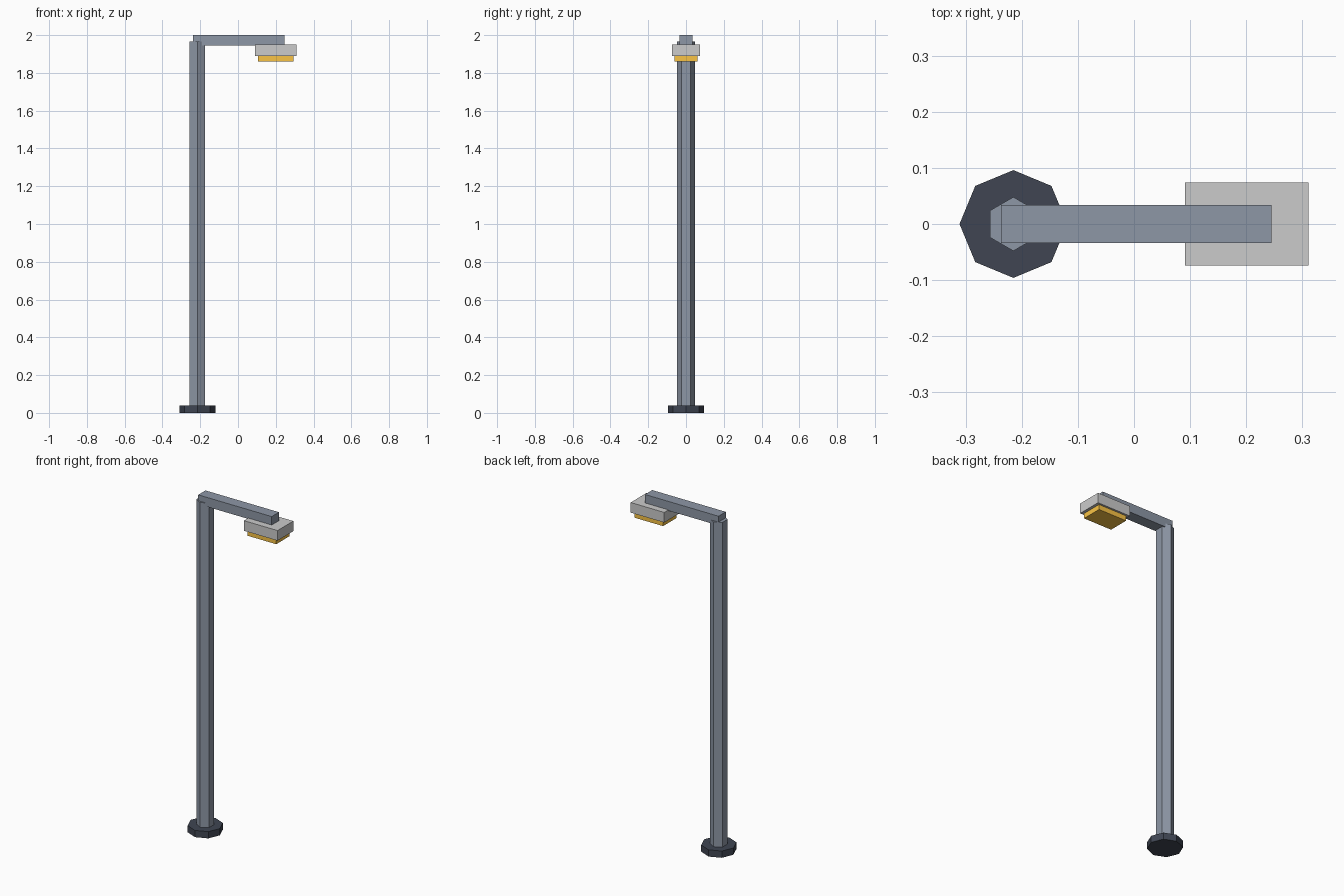
import bpy
from math import pi

if "Cube" in bpy.data.objects:
    bpy.data.objects.remove(bpy.data.objects["Cube"])


def material(name, rgb):
    m = bpy.data.materials.new(name)
    m.diffuse_color = (*rgb, 1)
    m.use_nodes = True
    m.node_tree.nodes["Principled BSDF"].inputs["Base Color"].default_value = m.diffuse_color
    return m


def finish(name, mat):
    ob = bpy.context.object
    ob.name = name
    bpy.ops.object.transform_apply(location=False, rotation=True, scale=True)
    if mat:
        ob.data.materials.append(mat)
    return ob


def box(name, x, y, z, mat=None):
    """Box from (min, max) ranges on each axis."""
    bpy.ops.mesh.primitive_cube_add(size=1, location=[(a + b) / 2 for a, b in (x, y, z)])
    bpy.context.object.scale = [b - a for a, b in (x, y, z)]
    return finish(name, mat)


def prism(name, sides, radius, z, turn, mat):
    """Upright prism around the pole axis."""
    bpy.ops.mesh.primitive_cylinder_add(vertices=sides, radius=radius, depth=z[1] - z[0],
                                        location=(POLE_X, 0, (z[0] + z[1]) / 2),
                                        rotation=(0, 0, turn))
    return finish(name, mat)


POLE_X = -0.215
steel = material("steel", (0.27, 0.31, 0.38))
dark = material("dark_steel", (0.05, 0.06, 0.085))
amber = material("amber", (0.95, 0.55, 0.06))

# Octagonal foot and hexagonal pole (corners point along y)
prism("base_plate", 8, 0.096, (0, 0.04), 0, dark)
prism("pole", 6, 0.048, (0.03, 1.965), 0, steel)

# Horizontal arm on top of the pole
box("arm", (-0.237, 0.245), (-0.034, 0.034), (1.945, 2.0), steel)

# Lamp housing and its light panel below
box("lamp_housing", (0.091, 0.311), (-0.074, 0.074), (1.89, 1.95))
box("light_panel", (0.107, 0.294), (-0.062, 0.062), (1.86, 1.895), amber)
